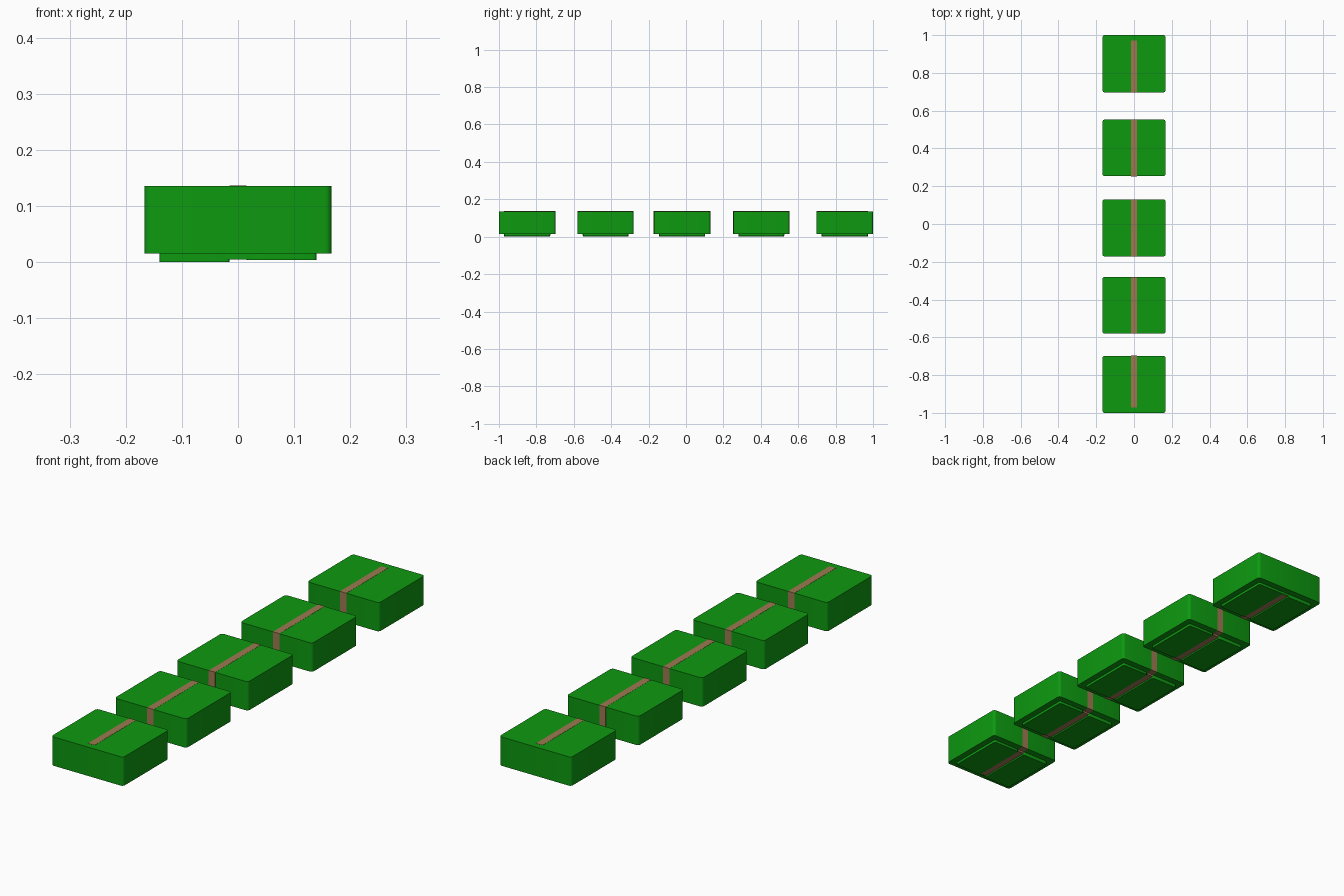
import bpy, bmesh, math

if "Cube" in bpy.data.objects:
    bpy.data.objects.remove(bpy.data.objects["Cube"])


def material(name, rgb):
    m = bpy.data.materials.new(name)
    m.diffuse_color = (*rgb, 1)
    m.use_nodes = True
    m.node_tree.nodes["Principled BSDF"].inputs["Base Color"].default_value = m.diffuse_color
    return m


GREEN = material("green", (0.004, 0.32, 0.005))
BROWN = material("brown", (0.34, 0.19, 0.085))


def finish(name, bm, mat, smooth=True):
    bmesh.ops.recalc_face_normals(bm, faces=bm.faces[:])
    me = bpy.data.meshes.new(name)
    bm.to_mesh(me)
    bm.free()
    me.materials.append(mat)
    ob = bpy.data.objects.new(name, me)
    bpy.context.collection.objects.link(ob)
    if smooth:
        bpy.context.view_layer.objects.active = ob
        ob.select_set(True)
        bpy.ops.object.shade_smooth_by_angle(angle=math.radians(35))
        ob.select_set(False)
    return ob


def rounded_block(name, x0, x1, y0, y1, z0, z1, r, mat):
    """Rounded rectangle extruded upwards."""
    bm = bmesh.new()
    verts = []
    corners = ((x1 - r, y1 - r), (x0 + r, y1 - r), (x0 + r, y0 + r), (x1 - r, y0 + r))
    for i, (cx, cy) in enumerate(corners):
        for k in range(5):
            a = math.pi / 2 * (i + k / 4)
            verts.append(bm.verts.new((cx + r * math.cos(a), cy + r * math.sin(a), z0)))
    face = bm.faces.new(verts)
    top = bmesh.ops.extrude_face_region(bm, geom=[face], use_keep_orig=True)["geom"]
    for v in top:
        if isinstance(v, bmesh.types.BMVert):
            v.co.z = z1
    return finish(name, bm, mat)


def band(name, path, half, closed):
    """Flat-shaded strap following a path in the y-z plane."""
    bm = bmesh.new()
    rows = [[bm.verts.new((s * half, y, z)) for s in (-1, 1)] for y, z in path]
    for i in range(len(rows) - (0 if closed else 1)):
        a, b = rows[i], rows[(i + 1) % len(rows)]
        bm.faces.new((a[0], a[1], b[1], b[0]))
    ob = finish(name, bm, BROWN, smooth=False)
    mod = ob.modifiers.new("thickness", "SOLIDIFY")
    mod.thickness = 0.0016
    mod.offset = 0


W, TOP, RIM, INSET, STRAP = 0.167, 0.136, 0.015, 0.028, 0.015
spans = [(-1, -0.698), (-0.58, -0.28), (-0.172, 0.13), (0.253, 0.553), (0.697, 1.0)]

for n, (y0, y1) in enumerate(spans, 1):
    # pouch body and the two raised panels underneath
    rounded_block(f"pouch_{n}", -W, W, y0, y1, RIM, TOP, 0.012, GREEN)
    p0, p1 = y0 + INSET, y1 - INSET
    rounded_block(f"base_panel_left_{n}", -0.14, -STRAP, p0, p1, 0.0, RIM + 0.001, 0.006, GREEN)
    rounded_block(f"base_panel_right_{n}", STRAP, 0.14, p0, p1, 0.004, RIM + 0.001, 0.006, GREEN)

    # strap: full loop on middle pouches, open at the outer ends
    front = [(p0, 0.007), (p0, RIM), (y0, RIM), (y0, TOP)]
    back = [(y1, TOP), (y1, RIM), (p1, RIM), (p1, 0.007)]
    if n == 1:
        path = [(p0, TOP)] + back + [(p0 + 0.004, 0.007)]
    elif n == len(spans):
        path = [(p1 - 0.004, 0.007)] + front + [(p1, TOP)]
    else:
        path = front + back
    band(f"strap_{n}", path, STRAP, 1 < n < len(spans))

    # green lip closing the strap groove on the outer pouches
    if n in (1, len(spans)):
        e0, e1 = (p0, p0 + 0.004) if n == 1 else (p1 - 0.004, p1)
        rounded_block(f"groove_lip_{n}", -STRAP - 0.008, STRAP + 0.008, e0, e1,
                      0.005, RIM + 0.001, 0.001, GREEN)
